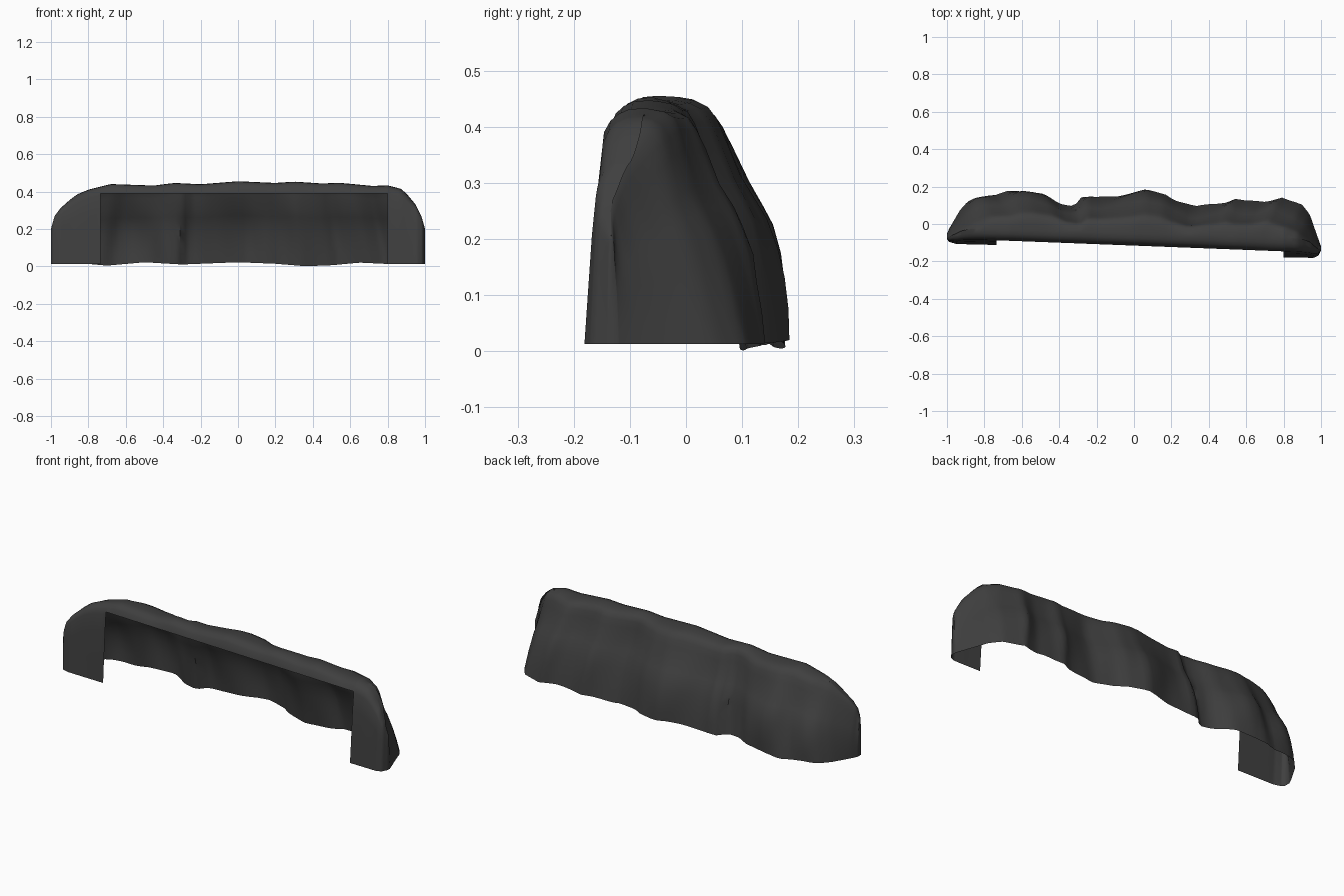
import bpy, bmesh, math

cube = bpy.data.objects.get("Cube")
if cube:
    bpy.data.objects.remove(cube, do_unlink=True)


def lerp_curve(points, x):
    """Piecewise linear value of a curve at x."""
    for (x0, y0), (x1, y1) in zip(points, points[1:]):
        if x <= x1:
            return y0 + (y1 - y0) * max(0, x - x0) / (x1 - x0)
    return points[-1][1]


def clamp(value):
    return max(0, min(1, value))


# Outline of the cover: ridge height, front hem, back hem and back hem height
ridge = [(-1, .2), (-.98, .27), (-.95, .31), (-.9, .355), (-.86, .385), (-.8, .41),
         (-.68, .44), (-.45, .432), (-.34, .446), (-.2, .439), (0, .455), (.2, .446),
         (.3, .453), (.45, .443), (.54, .447), (.72, .43), (.8, .433), (.87, .415),
         (.9, .39), (.95, .33), (.98, .27), (1, .2)]
front = [(-1, -.08), (-.99, -.095), (-.95, -.107), (-.74, -.112), (.8, -.178),
         (.96, -.181), (.985, -.17), (1, -.14)]
back = [(-1, -.05), (-.985, -.02), (-.93, .075), (-.89, .122), (-.85, .142), (-.74, .15),
        (-.67, .18), (-.6, .18), (-.48, .155), (-.4, .11), (-.32, .1), (-.28, .145),
        (-.2, .14), (-.1, .15), (.06, .18), (.17, .16), (.22, .13), (.33, .09),
        (.4, .105), (.5, .12), (.54, .135), (.6, .12), (.7, .12), (.79, .145),
        (.83, .125), (.9, .1), (.94, .05), (.975, -.05), (1, -.12)]
hem_height = [(-.8, .013), (-.7, .004), (-.5, .022), (-.3, .01), (-.15, .016), (0, .022),
              (.2, .014), (.36, .001), (.5, .006), (.65, .02), (.8, .013)]

# Cross-section from front hem over the ridge to back hem: depth and height fractions
section = [(0, 0), (.03, .3), (.065, .65), (.1, .886), (.135, .945), (.18, .975),
           (.24, .995), (.33, 1), (.42, .995), (.5, .985), (.57, .96), (.62, .91),
           (.67, .83), (.76, .68), (.84, .58), (.9, .5), (.95, .38), (.98, .26),
           (.995, .13), (1, 0)]
EDGE, CREST = 3, 7
OPEN_LEFT, OPEN_RIGHT, OPEN_TOP = -.735, .8, .39

# Stations are packed closely at the rounded ends
stations = sorted({round(-math.cos(math.pi * i / 110), 4) for i in range(111)}
                  | {OPEN_LEFT, OPEN_RIGHT})

bm = bmesh.new()
rows = []
for x in stations:
    h, yf = lerp_curve(ridge, x), lerp_curve(front, x)
    middle = clamp((1 - abs(x)) / .2)
    row = []
    for j, (s, t) in enumerate(section):
        if j > CREST:
            # folds lean inward as they rise, and shallow ones hang straighter
            yb = lerp_curve(back, x * (1 + .12 * t * middle))
            hem = lerp_curve(hem_height, x)
            straight = clamp((.18 - yb) / .08) * clamp((x + .8) / .3)
            s -= .085 * straight * math.sin(math.pi * t)
            fold = .005 * math.sin(23 * x + 5 * t) * middle * min(1, 3 * (1 - t))
        else:
            yb = lerp_curve(back, x) * (1 - middle) + .14 * middle
            hem, fold = .013, 0
        z = hem + t * (h - hem)
        if j == EDGE:
            z = min(z, OPEN_TOP)
            if OPEN_LEFT <= x <= OPEN_RIGHT:
                z = OPEN_TOP
        row.append(bm.verts.new((x, yf + s * (yb - yf) + fold, z)))
    rows.append(row)

# Cloth faces, leaving out the front opening
for a, b, x0, x1 in zip(rows, rows[1:], stations, stations[1:]):
    opening = x0 >= OPEN_LEFT and x1 <= OPEN_RIGHT
    for j in range(len(section) - 1):
        if not (opening and j < EDGE):
            bm.faces.new((a[j], b[j], b[j + 1], a[j + 1]))
for end in (rows[0], rows[-1]):
    bm.faces.new(end)
bmesh.ops.delete(bm, geom=[v for v in bm.verts if not v.link_faces], context="VERTS")
bmesh.ops.recalc_face_normals(bm, faces=bm.faces)

# The outside of the sheet must point upward on top
if max(bm.faces, key=lambda f: f.calc_center_median().z).normal.z < 0:
    bmesh.ops.reverse_faces(bm, faces=bm.faces)
mesh = bpy.data.meshes.new("draped_cover")
bm.to_mesh(mesh)
bm.free()
cover = bpy.data.objects.new("draped_cover", mesh)
bpy.context.collection.objects.link(cover)

# Dark grey cloth
cloth = bpy.data.materials.new("dark_grey_cloth")
cloth.use_nodes = True
color = (.05, .05, .05, 1)
cloth.diffuse_color = color
bsdf = cloth.node_tree.nodes["Principled BSDF"]
bsdf.inputs["Base Color"].default_value = color
bsdf.inputs["Roughness"].default_value = .8
mesh.materials.append(cloth)

bpy.ops.object.select_all(action="DESELECT")
cover.select_set(True)
bpy.context.view_layer.objects.active = cover
bpy.ops.object.shade_smooth_by_angle(angle=math.radians(50))
